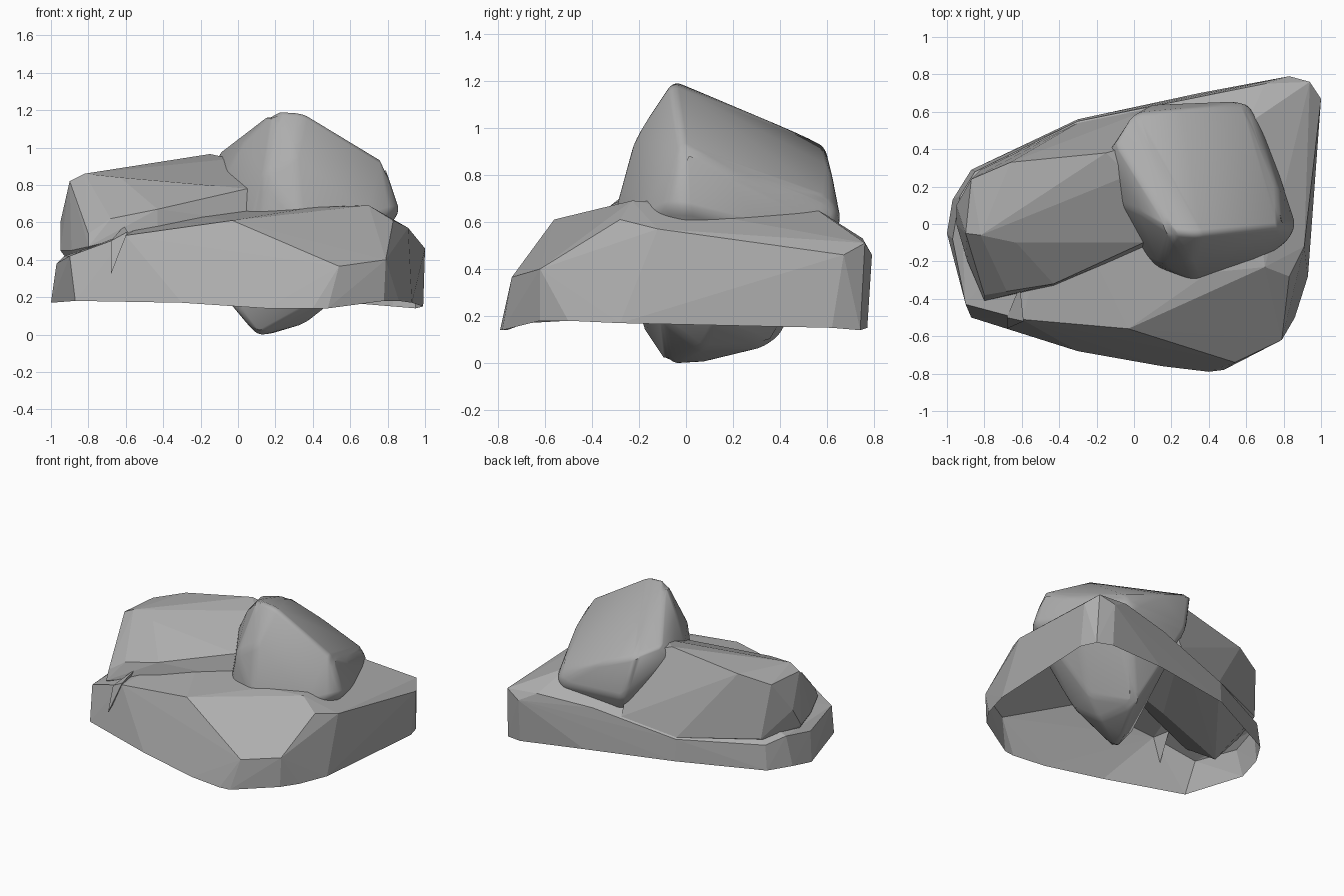
import bpy, bmesh, math

cube = bpy.data.objects.get("Cube")
if cube:
    bpy.data.objects.remove(cube)

stone = bpy.data.materials.new("stone grey")
stone.use_nodes = True
GREY = (0.42, 0.42, 0.42, 1)
stone.diffuse_color = GREY
stone.node_tree.nodes["Principled BSDF"].inputs["Base Color"].default_value = GREY


def rock(name, points, open_below=False, bevel=0):
    """A faceted rock: the hull around its corner points."""
    bm = bmesh.new()
    for p in points:
        bm.verts.new(p)
    hull = bmesh.ops.convex_hull(bm, input=bm.verts)
    inside = set(hull["geom_interior"]) | set(hull["geom_unused"])
    loose = [v for v in inside if isinstance(v, bmesh.types.BMVert)]
    bmesh.ops.delete(bm, geom=loose, context="VERTS")
    bmesh.ops.recalc_face_normals(bm, faces=bm.faces)
    if open_below:
        under = [f for f in bm.faces if f.normal.z < -0.6]
        bmesh.ops.delete(bm, geom=under, context="FACES")
    else:
        bmesh.ops.dissolve_limit(bm, angle_limit=math.radians(4),
                                 verts=bm.verts, edges=bm.edges)
    mesh = bpy.data.meshes.new(name)
    bm.to_mesh(mesh)
    bm.free()
    mesh.materials.append(stone)
    obj = bpy.data.objects.new(name, mesh)
    bpy.context.collection.objects.link(obj)
    if bevel:
        mod = obj.modifiers.new("worn edges", "BEVEL")
        mod.width = bevel
        mod.segments = 3
        mod.angle_limit = math.radians(12)
        bpy.ops.object.select_all(action="DESELECT")
        obj.select_set(True)
        bpy.context.view_layer.objects.active = obj
        bpy.ops.object.modifier_apply(modifier=mod.name)
        bpy.ops.object.shade_smooth_by_angle(angle=math.radians(40))
    return obj


# Broad slab, hollow underneath: lower rim, shoulder, then crown
rim = [(-1, -.05, .17), (-.97, .13, .2), (-.87, .29, .2), (-.3, .56, .22),
       (.35, .7, .19), (.83, .77, .15), (.95, .74, .14), (.99, .62, .15),
       (.93, -.28, .17), (.86, -.5, .18), (.78, -.62, .18), (.48, -.78, .14),
       (.4, -.79, .14), (.15, -.76, .14), (-.3, -.68, .17), (-.87, -.5, .18)]
shoulder = [(-.97, -.08, .38), (-.93, .15, .42), (-.85, .28, .38),
            (-.3, .55, .38), (.3, .67, .5), (.7, .75, .53), (.83, .79, .46),
            (.94, .76, .51), (1, .67, .46), (.96, .57, .475), (.91, -.12, .57),
            (.83, -.28, .61), (.79, -.62, .4), (.54, -.74, .365),
            (-.03, -.56, .61), (-.6, -.51, .53), (-.9, -.43, .42)]
crown = [(.4, -.26, .68), (.7, -.23, .69), (.6, .53, .67), (0, .3, .68),
         (-.4, .2, .65)]
rock("base_slab", rim + shoulder + crown, open_below=True)

# Long angular rock lying on the low end, its back sloping into the slab
rock("long_rock", [
    (-.9, -.05, .82), (-.87, .24, .82), (-.82, -.06, .86), (-.7, -.03, .87),
    (-.63, -.1, .84), (-.33, .22, .92), (-.03, .26, .94), (-.15, .38, .965),
    (-.5, .34, .91), (-.66, .33, .88), (-.95, .1, .6), (-.95, 0, .45),
    (-.89, -.2, .45), (-.8, -.41, .47), (-.8, -.38, .54), (-.68, -.36, .62),
    (-.43, -.32, .67), (-.43, -.33, .56), (-.2, -.19, .71), (-.23, -.21, .6),
    (.05, -.1, .78), (.08, -.12, .6), (.1, .45, .88), (.1, .62, .47),
    (-.3, .54, .39), (-.82, .29, .42), (-.8, -.1, .25), (-.3, -.05, .4)])

# Splinter of stone at the front seam
rock("splinter", [(-.68, -.56, .32), (-.68, -.5, .5), (-.59, -.52, .55),
                  (-.61, -.33, .58)])

# Large worn boulder with a tilted flat top, wedged through the slab
rock("boulder", [
    (.2, -.05, 1.2), (.35, -.06, 1.19), (.03, .06, 1.03), (.78, -.02, .93),
    (.77, .2, .8), (.6, .61, .7), (.28, .62, .82), (.0, .59, .93),
    (-.1, .43, .97), (-.15, .36, .87), (-.06, .1, .87), (.14, -.22, .85),
    (.3, -.22, .95), (.87, -.01, .66), (.83, -.09, .66), (.7, -.19, .62),
    (.33, -.31, .62), (.14, -.24, .6), (.01, -.08, .6), (-.05, .25, .6),
    (.08, .64, .62), (.59, .66, .6), (.66, .58, .6), (.77, .3, .58),
    (-.06, -.1, .18), (0, -.18, .14), (.1, -.08, -.01), (.16, .08, .0),
    (.36, .06, .06), (.3, .37, .07), (.5, .12, .17), (.45, -.1, .18)],
    bevel=.06)
